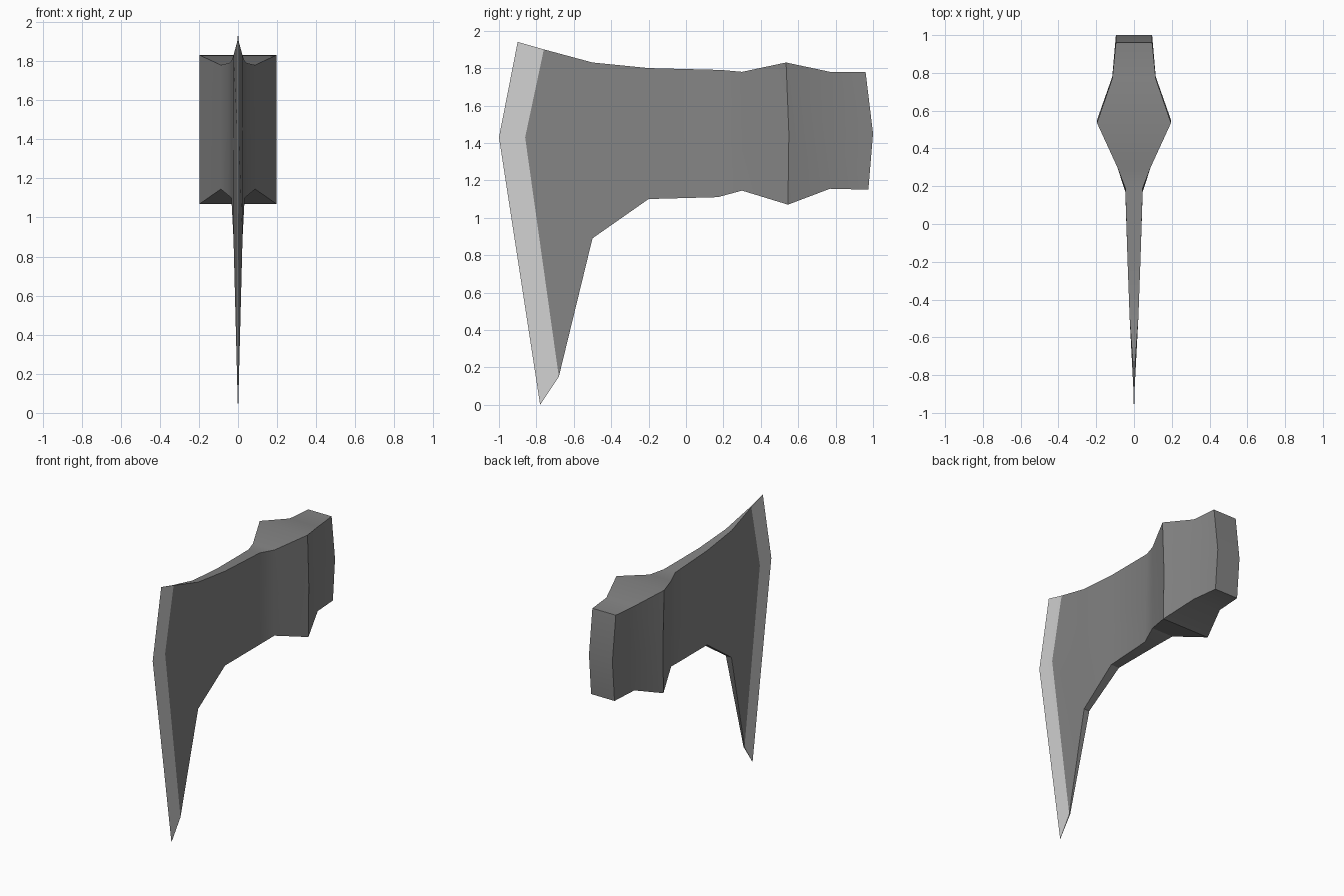
import bpy, bmesh, math

cube = bpy.data.objects.get("Cube")
if cube:
    bpy.data.objects.remove(cube, do_unlink=True)


def material(name, value):
    mat = bpy.data.materials.new(name)
    mat.use_nodes = True
    colour = (value, value, value, 1)
    mat.diffuse_color = colour
    mat.node_tree.nodes["Principled BSDF"].inputs["Base Color"].default_value = colour
    return mat


# Sections from cutting edge to poll: half width, then (y, z) of top, middle, bottom
sections = [
    (0.0, (-0.90, 1.94), (-1.0, 1.43), (-0.78, 0.0)),
    (0.004, (-0.76, 1.90), (-0.86, 1.43), (-0.68, 0.15)),
    (0.023, (-0.50, 1.83), (-0.50, 1.43), (-0.50, 0.89)),
    (0.034, (-0.20, 1.80), (-0.20, 1.44), (-0.20, 1.10)),
    (0.046, (0.19, 1.79), (0.18, 1.44), (0.17, 1.11)),
    (0.088, (0.30, 1.78), (0.30, 1.45), (0.30, 1.145)),
    (0.196, (0.535, 1.83), (0.55, 1.45), (0.545, 1.07)),
    (0.115, (0.77, 1.78), (0.78, 1.45), (0.77, 1.155)),
    (0.096, (0.96, 1.78), (1.0, 1.45), (0.975, 1.15)),
]

# Axe head: rings lofted along the head, going down the left and up the right
bm = bmesh.new()
rings = []
for width, *points in sections:
    left = [bm.verts.new((width, y, z)) for y, z in points]
    right = [bm.verts.new((-width, y, z)) for y, z in points] if width else left
    rings.append(left + right[::-1])

for i, (a, b) in enumerate(zip(rings, rings[1:])):
    for j in range(6):
        k = (j + 1) % 6
        corners = list(dict.fromkeys((a[j], a[k], b[k], b[j])))
        if len(corners) > 2:
            face = bm.faces.new(corners)
            # The ground bevel is bright steel
            face.material_index = 1 if i == 0 else 0

# Poll face at the back, folded across the middle
end = rings[-1]
bm.faces.new((end[0], end[1], end[4], end[5]))
bm.faces.new((end[1], end[2], end[3], end[4]))
bmesh.ops.recalc_face_normals(bm, faces=bm.faces)

mesh = bpy.data.meshes.new("axe_head")
bm.to_mesh(mesh)
bm.free()
mesh.materials.append(material("dark steel", 0.23))
mesh.materials.append(material("bright ground steel", 0.64))
head = bpy.data.objects.new("axe_head", mesh)
bpy.context.collection.objects.link(head)

bpy.context.view_layer.objects.active = head
head.select_set(True)
bpy.ops.object.shade_smooth_by_angle(angle=math.radians(30))
